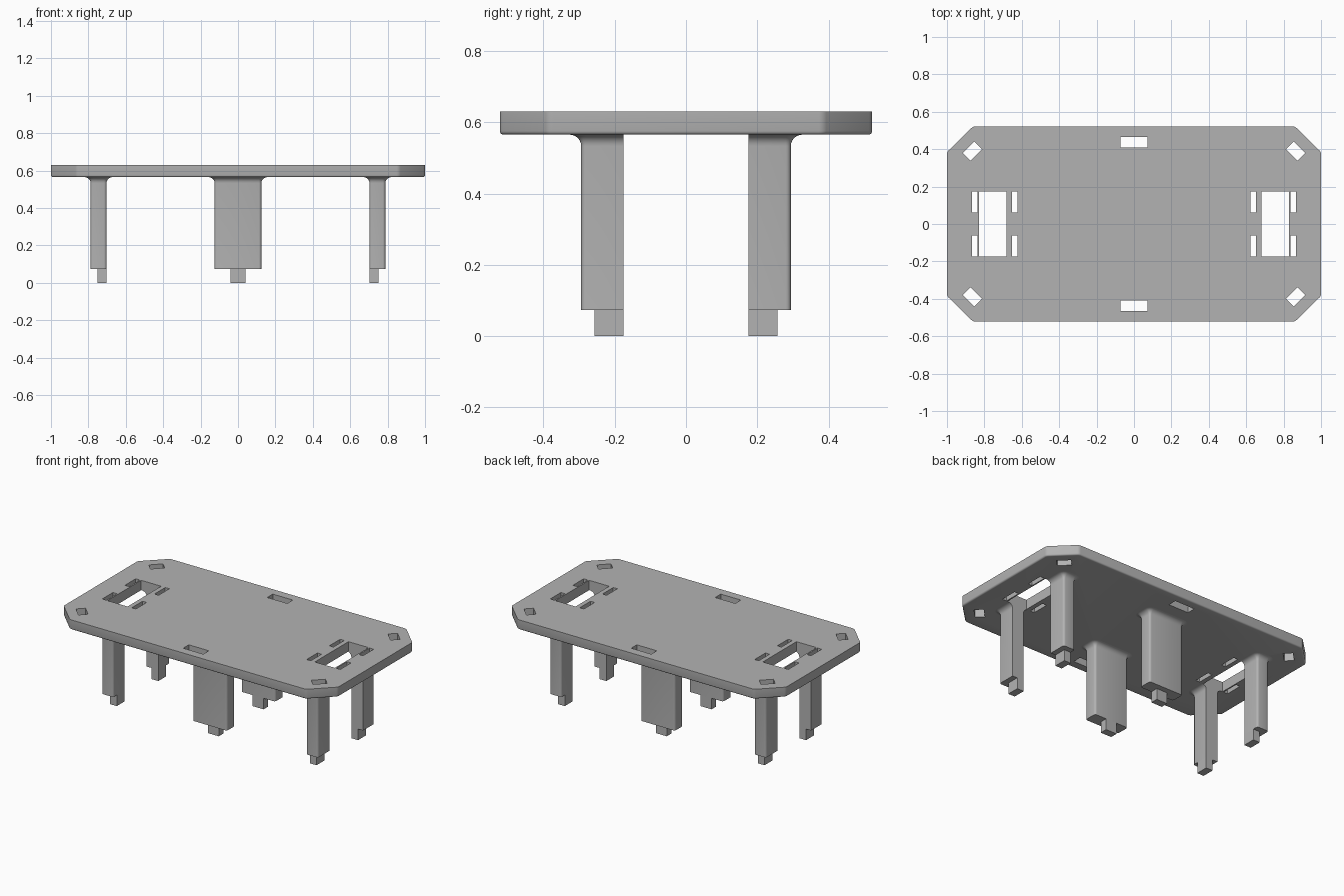
import bpy
import bmesh
import math
from mathutils import Matrix, Vector

if "Cube" in bpy.data.objects:
    bpy.data.objects.remove(bpy.data.objects["Cube"])

PLATE_LOW, PLATE_TOP = 0.565, 0.63
LEG_LOW = 0.073

grey = bpy.data.materials.new("plain grey")
grey.use_nodes = True
grey.diffuse_color = (0.45, 0.45, 0.45, 1)
for node in grey.node_tree.nodes:
    if node.type == "BSDF_PRINCIPLED":
        node.inputs["Base Color"].default_value = grey.diffuse_color


def make_object(name, bm):
    bmesh.ops.recalc_face_normals(bm, faces=bm.faces)
    mesh = bpy.data.meshes.new(name)
    bm.to_mesh(mesh)
    bm.free()
    mesh.materials.append(grey)
    obj = bpy.data.objects.new(name, mesh)
    bpy.context.scene.collection.objects.link(obj)
    return obj


def activate(obj):
    bpy.ops.object.select_all(action="DESELECT")
    obj.select_set(True)
    bpy.context.view_layer.objects.active = obj


def smooth(obj):
    activate(obj)
    bpy.ops.object.shade_smooth_by_angle(angle=math.radians(32))


def add_box(bm, x0, x1, y0, y1, z0, z1, turn=0):
    place = (Matrix.Translation(((x0 + x1) / 2, (y0 + y1) / 2, (z0 + z1) / 2))
             @ Matrix.Rotation(turn, 4, "Z")
             @ Matrix.Diagonal((x1 - x0, y1 - y0, z1 - z0, 1)))
    bmesh.ops.create_cube(bm, size=1, matrix=place)


def rounded_outline(x0, x1, y0, y1, radius, round_inner):
    """Rectangle whose outer corners (and optionally inner ones) are arcs."""
    points = []
    corners = [(x1, y1, 0), (x0, y1, 1), (x0, y0, 2), (x1, y0, 3)]
    for cx, cy, quarter in corners:
        if quarter > 1 and not round_inner:
            points.append((cx, cy))
            continue
        ox = cx - radius if cx == x1 else cx + radius
        oy = cy - radius if cy == y1 else cy + radius
        for i in range(5):
            a = (quarter + i / 4) * math.pi / 2
            points.append((ox + radius * math.cos(a), oy + radius * math.sin(a)))
    return points


def make_leg(name, x0, x1, y0, y1, sx, sy, flare_inner):
    """Straight leg that flares into the underside of the plate."""
    fillet = 0.032
    levels = [(LEG_LOW, 0)]
    for i in range(7):
        a = i / 6 * math.pi / 2
        levels.append((PLATE_LOW - fillet * (1 - math.sin(a)), fillet * (1 - math.cos(a))))
    levels.append((PLATE_LOW + 0.01, fillet))
    bm = bmesh.new()
    rings = []
    for z, f in levels:
        inner = y0 - f if flare_inner else y0
        outline = rounded_outline(x0 - f, x1 + f, inner, y1 + f, 0.014 + f, flare_inner)
        rings.append([bm.verts.new((x * sx, y * sy, z)) for x, y in outline])
    for low, high in zip(rings, rings[1:]):
        for i in range(len(low)):
            j = (i + 1) % len(low)
            bm.faces.new((low[i], low[j], high[j], high[i]))
    bm.faces.new(rings[0])
    bm.faces.new(rings[-1])
    smooth(make_object(name, bm))


def make_peg(name, x0, x1, y0, y1, sx, sy):
    bm = bmesh.new()
    add_box(bm, x0, x1, y0, y1, 0, LEG_LOW)
    bmesh.ops.transform(bm, matrix=Matrix.Diagonal((sx, sy, 1, 1)), verts=bm.verts)
    make_object(name, bm)


# Table plate: octagonal slab with softened corners and lower rim
bm = bmesh.new()
quarter = [(1, 0.385), (0.86, 0.522)]
outline = []
for sx, sy in ((1, 1), (-1, 1), (-1, -1), (1, -1)):
    pair = quarter if sx * sy > 0 else quarter[::-1]
    outline += [(x * sx, y * sy) for x, y in pair]
base = bm.faces.new([bm.verts.new((x, y, PLATE_LOW)) for x, y in outline])
raised = bmesh.ops.extrude_face_region(bm, geom=[base])["geom"]
bmesh.ops.translate(bm, vec=Vector((0, 0, PLATE_TOP - PLATE_LOW)),
                    verts=[v for v in raised if isinstance(v, bmesh.types.BMVert)])
bmesh.ops.recalc_face_normals(bm, faces=bm.faces)
uprights = [e for e in bm.edges if abs(e.verts[0].co.z - e.verts[1].co.z) > 0.01]
bmesh.ops.bevel(bm, geom=uprights, offset=0.012, segments=3, profile=0.5, affect="EDGES")
rim = [e for e in bm.edges if all(v.co.z < PLATE_LOW + 0.001 for v in e.verts)]
bmesh.ops.bevel(bm, geom=rim, offset=0.01, segments=3, profile=0.5, affect="EDGES")
plate = make_object("plate", bm)

# Openings through the plate
bm = bmesh.new()
through = (0.5, 0.7)
for s in (1, -1):
    add_box(bm, -0.073, 0.073, s * 0.437 - 0.029, s * 0.437 + 0.029, *through)
    add_box(bm, s * 0.755 - 0.073, s * 0.755 + 0.073, -0.175, 0.175, *through)
    for t in (1, -1):
        for x in (0.637, 0.852):
            add_box(bm, s * x - 0.015, s * x + 0.015,
                    t * 0.118 - 0.056, t * 0.118 + 0.056, *through)
        cx, cy = s * 0.864, t * 0.389
        add_box(bm, cx - 0.043, cx + 0.043, cy - 0.029, cy + 0.029, *through,
                turn=-s * t * math.pi / 4)
cutter = make_object("opening_cutter", bm)
cutter.hide_render = True
cut = plate.modifiers.new("openings", "BOOLEAN")
cut.operation = "DIFFERENCE"
cut.solver = "EXACT"
cut.object = cutter
activate(plate)
bpy.ops.object.modifier_apply(modifier=cut.name)
bpy.data.objects.remove(cutter)
smooth(plate)

# Legs and their locating pegs
for sy, end in ((-1, "front"), (1, "back")):
    make_leg(end + "_middle_leg", -0.125, 0.125, 0.208, 0.294, 1, sy, True)
    make_peg(end + "_middle_peg", -0.04, 0.04, 0.208, 0.257, 1, sy)
    for sx, side in ((1, "left"), (-1, "right")):
        make_leg(f"{end}_{side}_leg", 0.703, 0.788, 0.175, 0.294, sx, sy, False)
        make_peg(f"{end}_{side}_peg", 0.703, 0.752, 0.175, 0.257, sx, sy)
